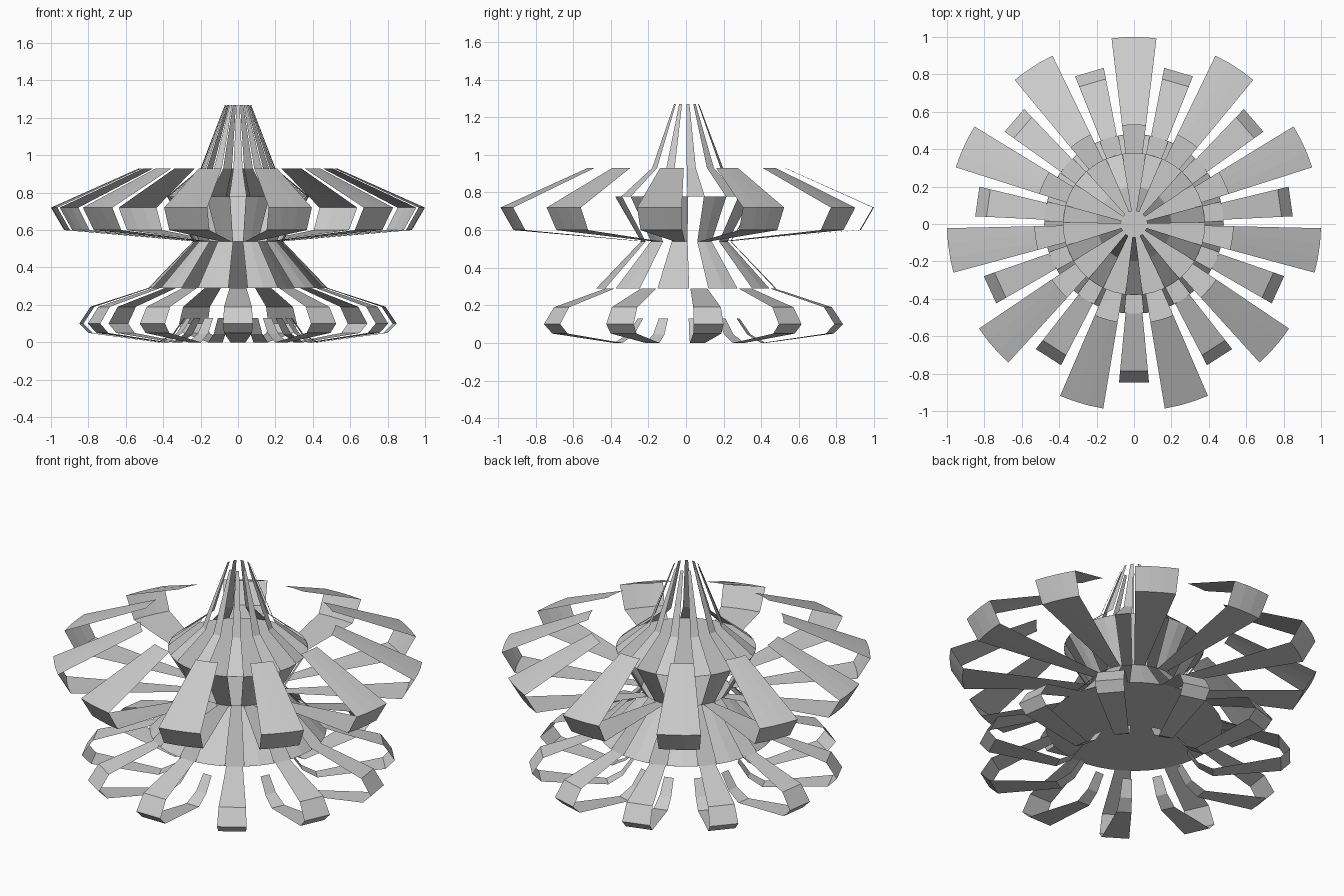
import bpy, bmesh
from math import sin, cos, pi, radians

if "Cube" in bpy.data.objects:
    bpy.data.objects.remove(bpy.data.objects["Cube"])

N = 11
STEP = 2 * pi / N


def blades(name, profile, start_deg, half_deg, segs):
    """Eleven thin wedge strips, each a partial lathe of a (radius, z) profile."""
    bm = bmesh.new()
    for k in range(N):
        mid = radians(start_deg) + k * STEP
        rows = []
        for r, z in profile:
            row = []
            for i in range(segs + 1):
                a = mid + radians(half_deg) * (2 * i / segs - 1)
                row.append(bm.verts.new((r * cos(a), r * sin(a), z)))
            rows.append(row)
        for lo, hi in zip(rows, rows[1:]):
            for i in range(segs):
                bm.faces.new((lo[i], lo[i + 1], hi[i + 1], hi[i]))
    me = bpy.data.meshes.new(name)
    bm.to_mesh(me)
    bm.free()
    ob = bpy.data.objects.new(name, me)
    bpy.context.collection.objects.link(ob)
    return ob


def disc(name, r, z):
    bpy.ops.mesh.primitive_circle_add(vertices=44, radius=r, fill_type='NGON', location=(0, 0, z))
    bpy.context.object.name = name


# lower ring of curled petals
blades("lower_petals", [(.29, .13), (.35, .045), (.43, 0), (.80, .05), (.85, .10),
                        (.79, .19), (.48, .29)], -90, 5.4, 1)

# slatted skirt and waist
blades("skirt_panels", [(.48, .29), (.24, .54)], 90, 10.2, 2)
blades("waist_panels", [(.24, .54), (.38, .78)], 90, 10, 2)

# upper ring of large petals
blades("upper_petals", [(.24, .54), (.93, .60), (1.0, .72), (.53, .93)], 90, 6.9, 3)

# spire slats on the cap
blades("spire_slats", [(.38, .78), (.20, .93), (.07, 1.27)], -90, 7, 1)

# flat plates between the tiers
disc("lower_plate", .48, .29)
disc("waist_plate", .24, .54)
disc("cap_plate", .38, .78)
